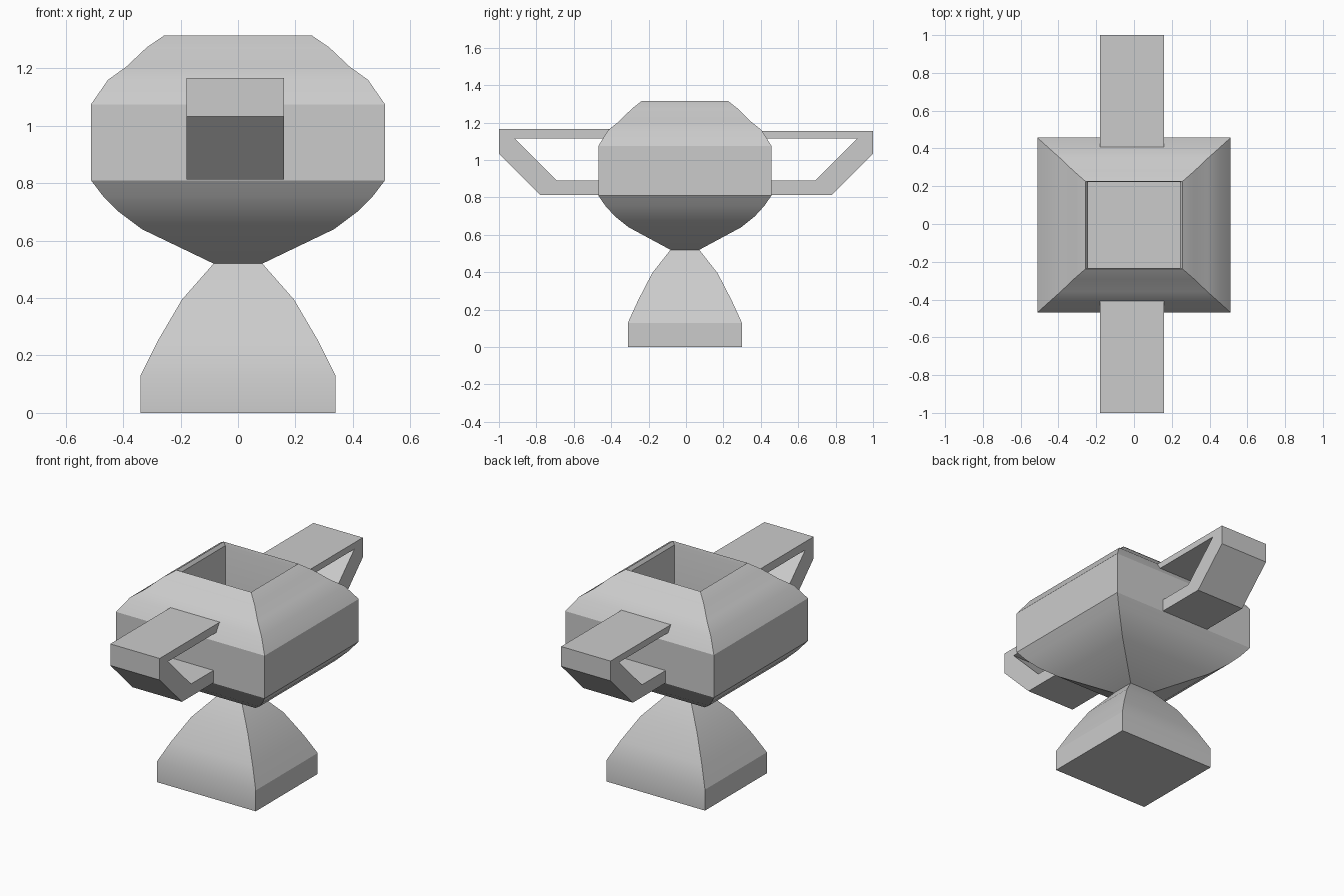
import bpy, bmesh
from math import radians

if "Cube" in bpy.data.objects:
    bpy.data.objects.remove(bpy.data.objects["Cube"])

OFF_Y = -0.006


def finish(name, bm):
    bmesh.ops.recalc_face_normals(bm, faces=bm.faces)
    mesh = bpy.data.meshes.new(name)
    bm.to_mesh(mesh)
    bm.free()
    obj = bpy.data.objects.new(name, mesh)
    bpy.context.collection.objects.link(obj)
    return obj


def square_loft(name, rings):
    """Skin rectangular rings (z, half width, half depth), capped at both ends."""
    bm = bmesh.new()
    loops = [[bm.verts.new((sx * hx, sy * hy + OFF_Y, z))
              for sx, sy in ((-1, -1), (1, -1), (1, 1), (-1, 1))]
             for z, hx, hy in rings]
    for a, b in zip(loops, loops[1:]):
        for i in range(4):
            j = (i + 1) % 4
            bm.faces.new((a[i], a[j], b[j], b[i]))
    bm.faces.new(loops[0])
    bm.faces.new(loops[-1])
    obj = finish(name, bm)
    bpy.ops.object.select_all(action='DESELECT')
    obj.select_set(True)
    bpy.context.view_layer.objects.active = obj
    bpy.ops.object.shade_smooth_by_angle(angle=radians(25))
    return obj


def handle(name, side, top):
    """Open bracket outline in the y-z plane, extruded across x."""
    outer = [(0.40, top), (1.0, top), (1.0, 1.033), (0.78, 0.813), (0.45, 0.813)]
    inner = [(0.45, 0.89), (0.69, 0.89), (0.917, 1.116), (0.42, 1.116)]
    outline = outer + inner
    bm = bmesh.new()
    left, right = ([bm.verts.new((x, side * y, z)) for y, z in outline]
                   for x in (-0.18, 0.16))
    n = len(outline)
    # pairs outer point i with inner point for each straight bar
    for quad in ((0, 1, 7, 8), (1, 2, 7), (2, 3, 6, 7), (3, 4, 5, 6)):
        bm.faces.new([left[i] for i in quad])
        bm.faces.new([right[i] for i in reversed(quad)])
    for i in range(n):
        j = (i + 1) % n
        bm.faces.new((left[i], left[j], right[j], right[i]))
    return finish(name, bm)


# Flared foot, tapering up to the neck
square_loft("foot", [
    (0, 0.34, 0.305), (0.13, 0.34, 0.305), (0.25, 0.28, 0.25),
    (0.395, 0.195, 0.175), (0.52, 0.085, 0.077)])

# Hollow bowl: outside up to the rim, then down the inner shaft
square_loft("bowl", [
    (0.52, 0.085, 0.077), (0.64, 0.335, 0.30), (0.70, 0.415, 0.375),
    (0.755, 0.47, 0.425), (0.81, 0.512, 0.463), (1.075, 0.512, 0.463),
    (1.16, 0.453, 0.41), (1.207, 0.388, 0.352), (1.273, 0.318, 0.285),
    (1.315, 0.257, 0.232), (1.295, 0.243, 0.228), (0.76, 0.243, 0.228)])

# Handles at front and back
handle("front_handle", -1, 1.167)
handle("back_handle", 1, 1.156)
